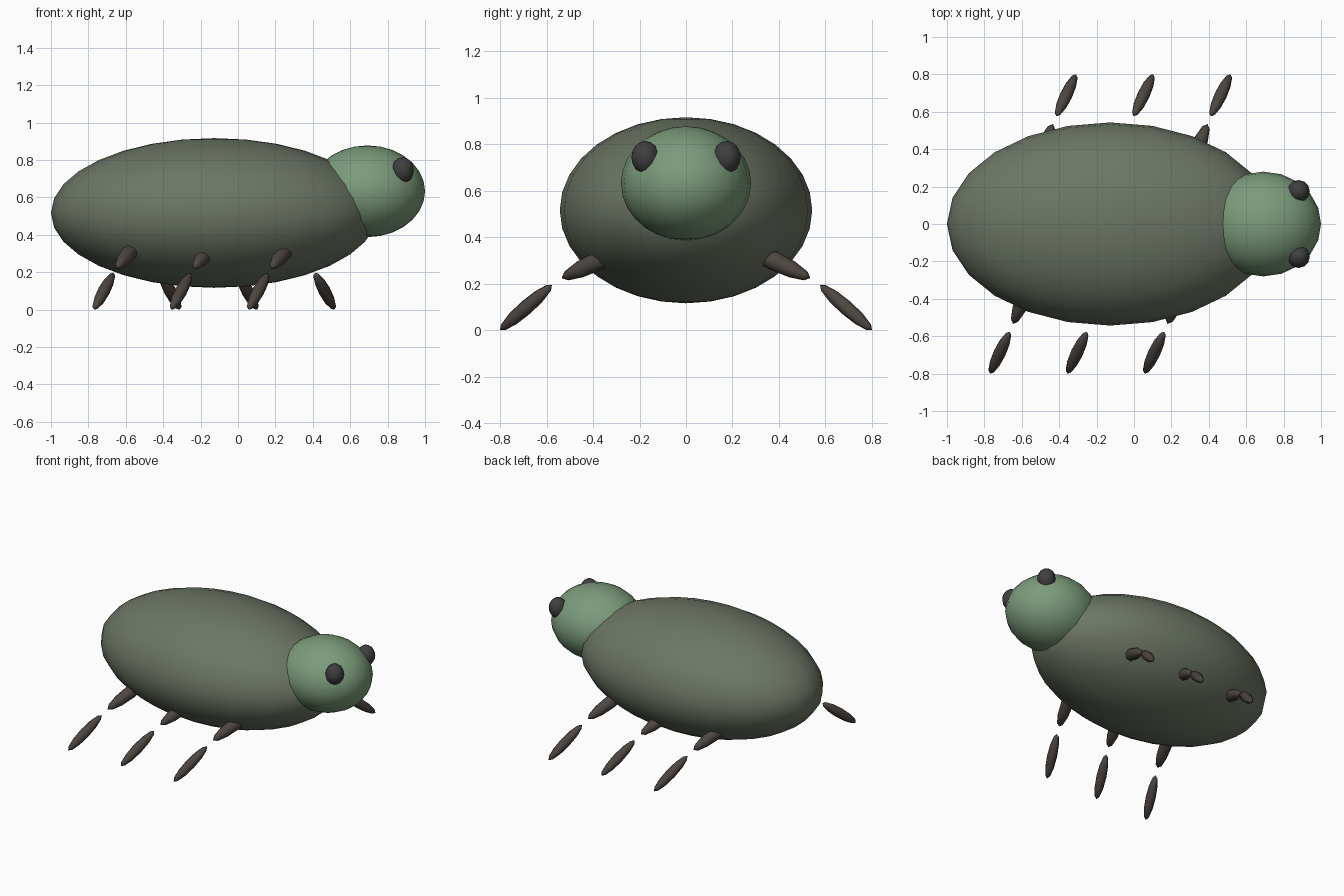
import bpy, math
from mathutils import Vector

if "Cube" in bpy.data.objects:
    bpy.data.objects.remove(bpy.data.objects["Cube"])


def material(name, rgb):
    m = bpy.data.materials.new(name)
    m.diffuse_color = (*rgb, 1)
    m.use_nodes = True
    m.node_tree.nodes["Principled BSDF"].inputs["Base Color"].default_value = m.diffuse_color
    return m


SHELL = material("shell_green", (0.15, 0.18, 0.13))
FACE = material("face_green", (0.20, 0.33, 0.20))
DARK = material("dark_grey", (0.05, 0.05, 0.05))
LEG = material("leg_brown", (0.075, 0.062, 0.054))


def ellipsoid(name, centre, radii, mat, segments=24, rings=16, axis=None):
    bpy.ops.mesh.primitive_uv_sphere_add(segments=segments, ring_count=rings,
                                         radius=1, location=centre)
    o = bpy.context.object
    o.name = name
    o.scale = radii
    if axis is not None:
        o.rotation_euler = axis.to_track_quat('Z', 'Y').to_euler()
    bpy.ops.object.transform_apply(location=False, rotation=True, scale=True)
    bpy.ops.object.shade_smooth()
    o.data.materials.append(mat)
    return o


def spindle(name, a, b, radius):
    # Low-poly tapered leg segment between two points
    a, b = Vector(a), Vector(b)
    ellipsoid(name, (a + b) / 2, (radius, radius, (b - a).length / 2), LEG, 8, 6, b - a)


# Body and head
CX = -0.127
ellipsoid("body", (CX, 0, 0.517), (0.873, 0.543, 0.4), SHELL)
ellipsoid("head", (0.692, 0, 0.633), (0.308, 0.28, 0.245), FACE, 20, 14)

# Eyes
for side, s in (("left", 1), ("right", -1)):
    ellipsoid(side + "_eye", (0.88, s * 0.175, 0.745), (0.06, 0.06, 0.07), DARK, 12, 8)

# Legs: the far row is the near row turned half a circle about the body centre
for side, s in (("right", 1), ("left", -1)):
    for i, dx in enumerate((-0.413, 0, 0.413)):
        def at(x, y, z):
            return (CX + s * (dx + x), s * y, z)
        spindle(f"{side}_upper_leg_{i + 1}", at(0.02, -0.22, 0.375), at(-0.107, -0.535, 0.225), 0.042)
        spindle(f"{side}_lower_leg_{i + 1}", at(-0.125, -0.577, 0.195), at(-0.23, -0.8, 0.002), 0.033)
